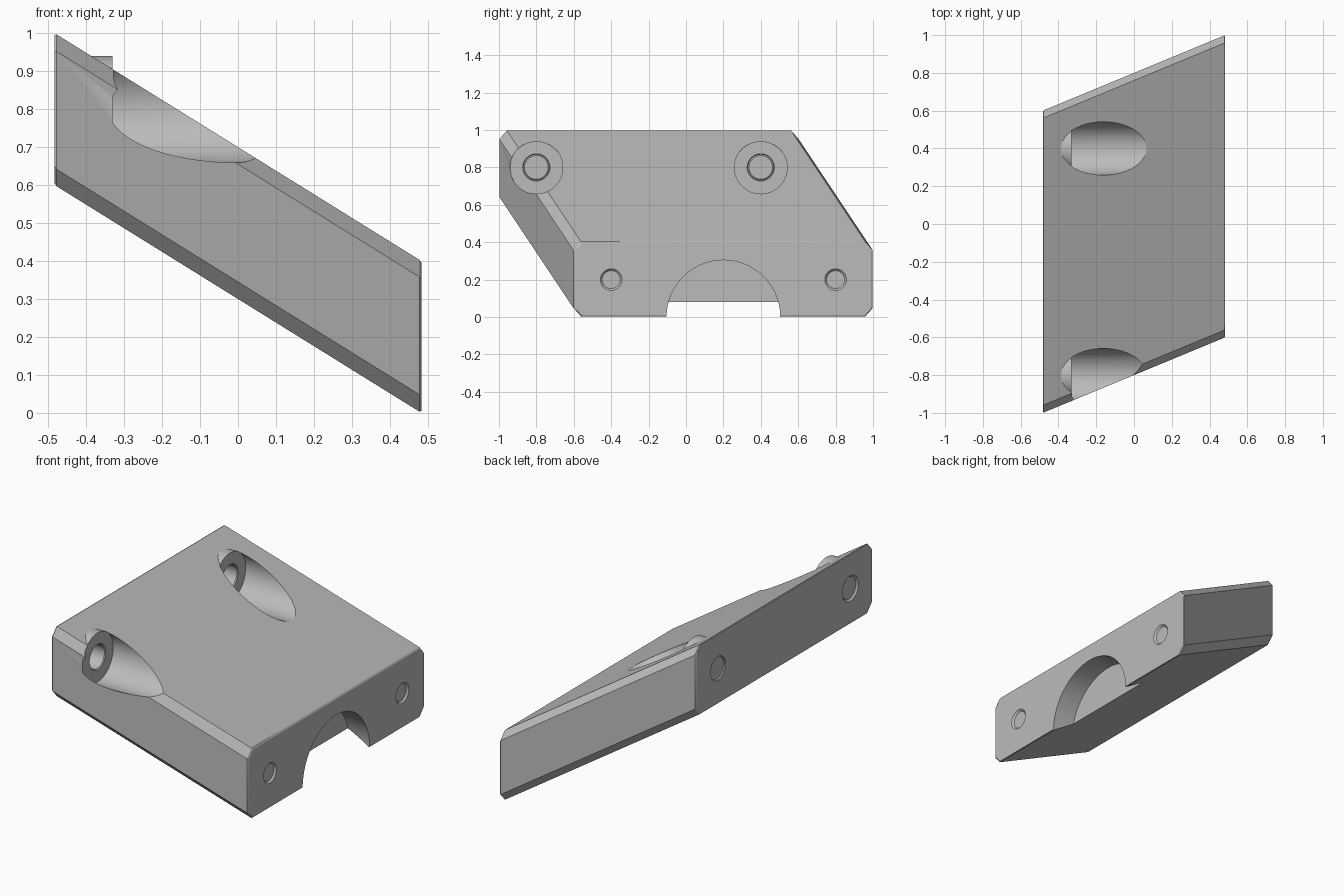
import bpy, bmesh, math
from mathutils import Matrix

cube = bpy.data.objects.get("Cube")
if cube:
    bpy.data.objects.remove(cube, do_unlink=True)

grey = bpy.data.materials.new("mid grey")
grey.use_nodes = True
grey.diffuse_color = (0.5, 0.5, 0.5, 1)
grey.node_tree.nodes["Principled BSDF"].inputs["Base Color"].default_value = (0.5, 0.5, 0.5, 1)

HALF = 0.483    # half thickness along x
EDGE = 0.005    # fine break on the end-face edges


def make_object(name, bm):
    bmesh.ops.recalc_face_normals(bm, faces=bm.faces)
    mesh = bpy.data.meshes.new(name)
    bm.to_mesh(mesh)
    bm.free()
    mesh.materials.append(grey)
    ob = bpy.data.objects.new(name, mesh)
    bpy.context.collection.objects.link(ob)
    return ob


def section(x, inset):
    """Chamfered rectangle, sheared sideways and downwards along x."""
    cy, cz = 0.2 * x / HALF, 0.5 - 0.3 * x / HALF
    w, h, a, b = 0.8 - inset, 0.2 - inset, 0.04, 0.045
    quarter = [(w, h - b), (w - a, h)]
    pts = quarter + [(-y, z) for y, z in reversed(quarter)]
    pts += [(-y, -z) for y, z in pts]
    return [(x, cy + y, cz + z) for y, z in pts]


def rod(name, x0, x1, y, z, r0, r1=None, segments=64):
    """Cylinder or cone along x, running from x0 to x1."""
    bm = bmesh.new()
    bmesh.ops.create_cone(bm, cap_ends=True, segments=segments, radius1=r0,
                          radius2=r0 if r1 is None else r1, depth=x1 - x0)
    turn = Matrix.Rotation(math.pi / 2, 4, 'Y')
    bm.transform(Matrix.Translation(((x0 + x1) / 2, y, z)) @ turn)
    return make_object(name, bm)


# Slanted block with chamfered long edges
bm = bmesh.new()
stations = [(-HALF, EDGE), (EDGE - HALF, 0), (HALF - EDGE, 0), (HALF, EDGE)]
rings = [[bm.verts.new(p) for p in section(x, i)] for x, i in stations]
for lower, upper in zip(rings, rings[1:]):
    for i in range(len(lower)):
        j = (i + 1) % len(lower)
        bm.faces.new((lower[i], lower[j], upper[j], upper[i]))
bm.faces.new(rings[0])
bm.faces.new(rings[-1])
block = make_object("slanted_block", bm)


def combine(tool, operation):
    tool.hide_render = True
    mod = block.modifiers.new(tool.name, 'BOOLEAN')
    mod.operation, mod.solver, mod.object = operation, 'EXACT', tool
    bpy.context.view_layer.objects.active = block
    bpy.ops.object.modifier_apply(modifier=mod.name)
    bpy.data.objects.remove(tool, do_unlink=True)


SEAT = -0.33    # depth of the bolt-head seats

# Raised bosses, counterbores and bolt holes
for y in (-0.8, 0.4):
    combine(rod("boss", -0.45, SEAT + 0.01, y, 0.8, 0.14), 'UNION')
    combine(rod("counterbore", SEAT, 1, y, 0.8, 0.141), 'DIFFERENCE')
    combine(rod("bolt_hole", -1, 0, y, 0.8, 0.068), 'DIFFERENCE')
    combine(rod("seat_rim", SEAT - 0.01, SEAT + 0.01, y, 0.8, 0.063, 0.083), 'DIFFERENCE')
    combine(rod("back_rim", -HALF - 0.01, -HALF + 0.01, y, 0.8, 0.083, 0.063), 'DIFFERENCE')

# Small screw holes through the low end
for y in (-0.4, 0.8):
    combine(rod("screw_hole", -0.3, 1, y, 0.2, 0.053), 'DIFFERENCE')
    combine(rod("screw_rim", HALF - 0.01, HALF + 0.01, y, 0.2, 0.048, 0.068), 'DIFFERENCE')

# Shallow arched pocket in the low end
combine(rod("arch", 0.352, 1, 0.2, 0, 0.304, segments=96), 'DIFFERENCE')
combine(rod("arch_rim", HALF - 0.01, HALF + 0.01, 0.2, 0, 0.299, 0.319, 96), 'DIFFERENCE')

bpy.ops.object.select_all(action='DESELECT')
block.select_set(True)
bpy.context.view_layer.objects.active = block
bpy.ops.object.shade_smooth_by_angle(angle=math.radians(25))
